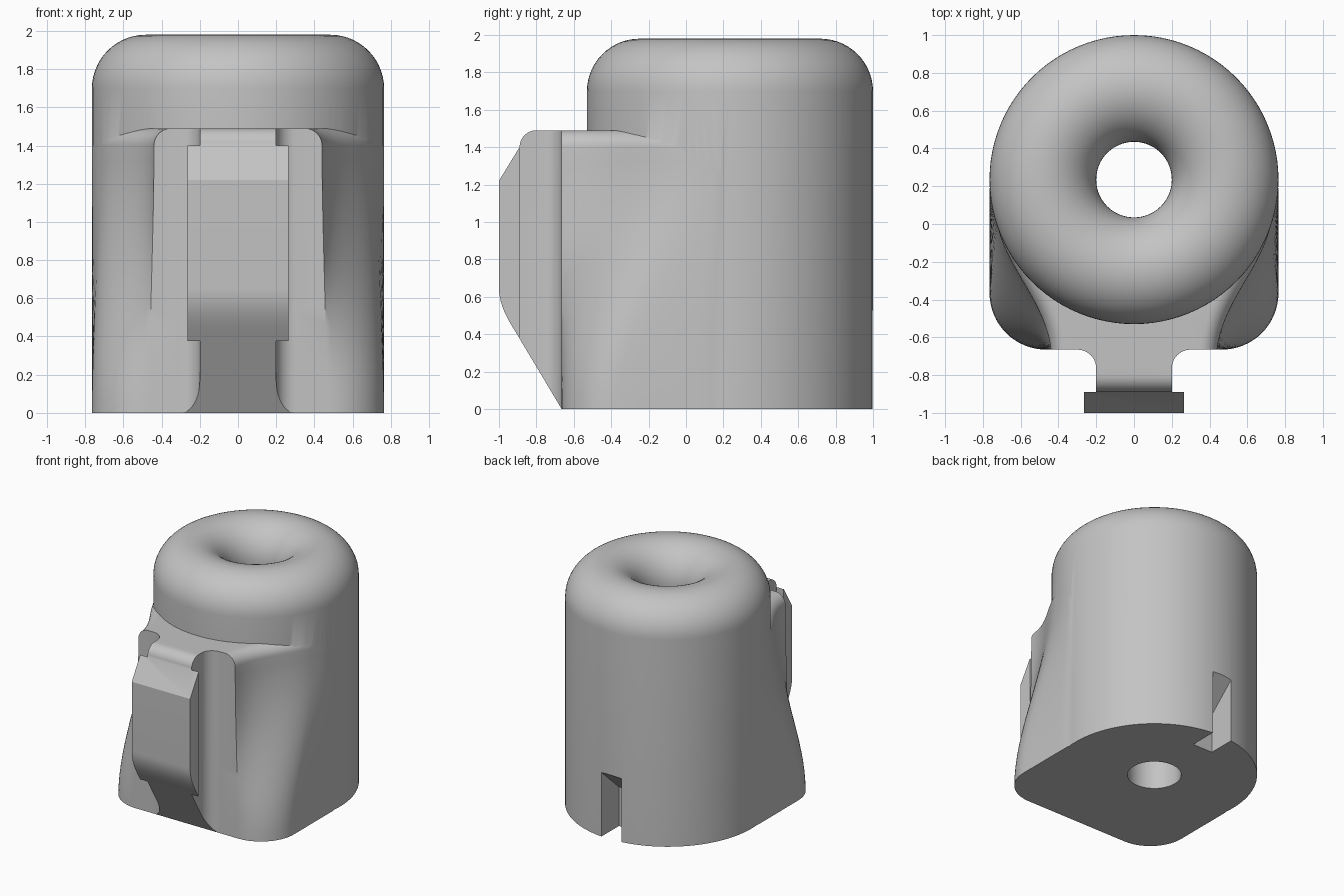
import bpy, bmesh
from math import sin, cos, pi, radians
from mathutils import Vector

if "Cube" in bpy.data.objects:
    bpy.data.objects.remove(bpy.data.objects["Cube"])

grey = bpy.data.materials.new("light_grey")
grey.use_nodes = True
COLOUR = (0.55, 0.55, 0.55, 1)
grey.diffuse_color = COLOUR
grey.node_tree.nodes["Principled BSDF"].inputs["Base Color"].default_value = COLOUR

AXIS_Y = 0.235   # centre of the round housing
R = 0.765        # housing radius
HOLE = 0.2       # bore radius
FRONT = -0.665   # flat front panel
TOP = 1.98
SHOULDER = 1.49  # top of the front panel


def finish(name, bm):
    bmesh.ops.recalc_face_normals(bm, faces=bm.faces)
    mesh = bpy.data.meshes.new(name)
    bm.to_mesh(mesh)
    bm.free()
    mesh.materials.append(grey)
    ob = bpy.data.objects.new(name, mesh)
    bpy.context.collection.objects.link(ob)
    return ob


def skin(name, rings, closed=False):
    """Join equal rings of points; cap the ends, or close into a loop."""
    bm = bmesh.new()
    loops = [[bm.verts.new(p) for p in ring] for ring in rings]
    n = len(loops[0])
    pairs = list(zip(loops, loops[1:]))
    if closed:
        pairs.append((loops[-1], loops[0]))
    else:
        bm.faces.new(loops[0])
        bm.faces.new(loops[-1])
    for a, b in pairs:
        for i in range(n):
            j = (i + 1) % n
            bm.faces.new((a[i], a[j], b[j], b[i]))
    return finish(name, bm)


def boolean(target, tool, operation):
    mod = target.modifiers.new(operation.lower(), 'BOOLEAN')
    mod.operation = operation
    mod.solver = 'EXACT'
    mod.object = tool
    bpy.context.view_layer.objects.active = target
    bpy.ops.object.modifier_apply(modifier=mod.name)
    bpy.data.objects.remove(tool)


def arc(cx, cy, r, a0, a1, n):
    angles = [radians(a0 + (a1 - a0) * i / n) for i in range(n + 1)]
    return [Vector((cx + r * cos(a), cy + r * sin(a))) for a in angles]


def bezier(p0, p1, p2, p3, n):
    p0, p1, p2, p3 = (Vector(p) for p in (p0, p1, p2, p3))
    return [p0 * (1 - t) ** 3 + p1 * 3 * t * (1 - t) ** 2
            + p2 * 3 * t * t * (1 - t) + p3 * t ** 3
            for t in (i / n for i in range(n + 1))]


def circle_ring(r, z, n=96):
    return [(r * cos(2 * pi * i / n), AXIS_Y + r * sin(2 * pi * i / n), z)
            for i in range(n)]


# Round housing with a doughnut-shaped top and a bore through it
minor = (R - HOLE) / 2
profile = [(HOLE, 0), (R, 0)] + [tuple(p) for p in
           arc(R - minor, TOP - minor, minor, 0, 180, 28)]
housing = skin("housing", [circle_ring(r, z) for r, z in profile], closed=True)

# Front body: rounded square at the base, blending up to a narrow panel
corner = 0.3
STEPS, BEND = 6, 16
base = [Vector((R, AXIS_Y + (FRONT + corner - AXIS_Y) * i / STEPS)) for i in range(STEPS)]
base += arc(R - corner, FRONT + corner, corner, 0, -90, BEND)
upper = arc(0, AXIS_Y, R, 0, -20, STEPS)
upper = upper[:-1] + bezier(upper[-1], (0.66, -0.25), (0.47, -0.42), (0.44, FRONT), BEND)
base[0].x = upper[0].x = R - 0.015


def inset(curve, d):
    out = []
    for i, p in enumerate(curve):
        t = curve[min(i + 1, len(curve) - 1)] - curve[max(i - 1, 0)]
        normal = Vector((-t.y, t.x)).normalized()
        if i in (0, len(curve) - 1):
            normal = Vector((1, 0))
        out.append(p - normal * d)
    return out


def section(half, z):
    return [(p.x, p.y, z) for p in half] + [(-p.x, p.y, z) for p in reversed(half)]


lip = 0.09
LEVELS = 18
rings = []
for k in range(LEVELS + 1):
    t = k / LEVELS
    blend = t * t * (3 - 2 * t)
    rings.append(section([a.lerp(b, blend) for a, b in zip(base, upper)],
                         t * (SHOULDER - lip)))
for k in range(1, 9):
    a = k / 8 * pi / 2
    rings.append(section(inset(upper, lip * (1 - cos(a))), SHOULDER - lip + lip * sin(a)))
front_body = skin("front_body", rings)
clearance = skin("bore_clearance", [circle_ring(HOLE + 0.1, z, 48) for z in (-0.1, TOP)])
boolean(front_body, clearance, 'DIFFERENCE')
boolean(housing, front_body, 'UNION')

# T-shaped slide rail: plan outline intersected with its side outline
half = [Vector(p) for p in ((0.265, -1.05), (0.265, -0.89), (0.2, -0.89))]
half += arc(0.3, FRONT - 0.1, 0.1, 180, 90, 10) + [Vector((0.3, -0.55))]
rail = skin("slide_rail", [section(half, z) for z in (-0.1, SHOULDER + 0.1)])
side = [Vector(p) for p in ((-0.5, 0), (FRONT, 0))]
side += bezier((-0.91, 0.41), (-0.96, 0.49), (-1, 0.56), (-1, 0.65), 10)
side += [Vector((-1, 1.22))]
side += arc(-0.8, SHOULDER - lip, lip, 180, 90, 8) + [Vector((-0.5, SHOULDER))]
side_block = skin("rail_side", [[(x, p.x, p.y) for p in side] for x in (-0.5, 0.5)])
boolean(rail, side_block, 'INTERSECT')
boolean(housing, rail, 'UNION')

# Rear notch with a sloping ceiling
back = AXIS_Y + R
notch = [(back + 0.1, -0.1), (back + 0.1, 0.62), (back - 0.23, 0.32), (back - 0.23, -0.1)]
cutter = skin("rear_notch", [[(x, y, z) for y, z in notch] for x in (-0.11, 0.07)])
boolean(housing, cutter, 'DIFFERENCE')

# Smooth shading with sharp edges kept
bpy.ops.object.select_all(action='DESELECT')
housing.select_set(True)
bpy.context.view_layer.objects.active = housing
bpy.ops.object.shade_smooth_by_angle(angle=radians(30))
